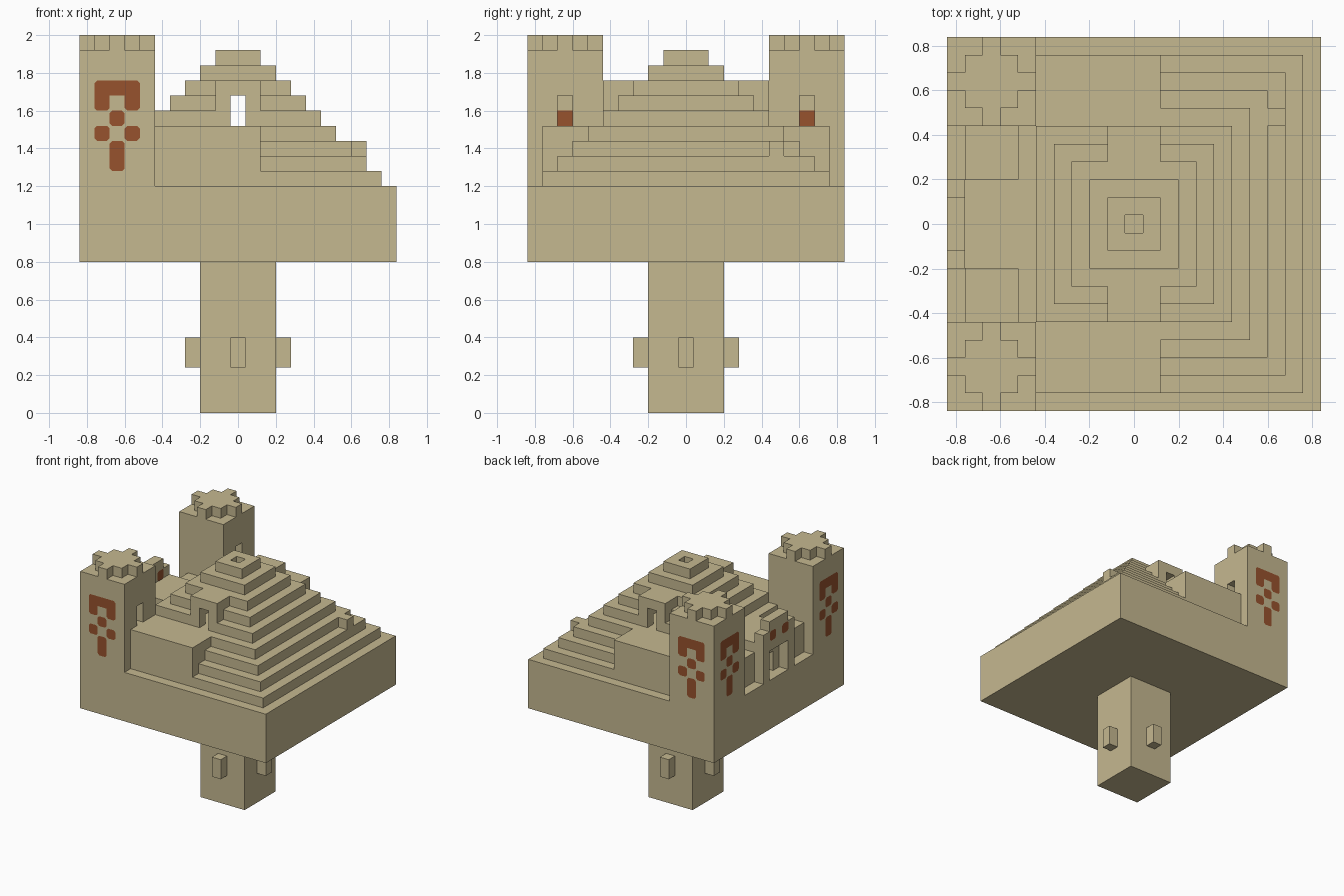
import bpy
import bmesh
from mathutils import Matrix, Vector

UNIT = 0.08      # size of one building block
GROUND = 15      # top of the slab, in blocks
EDGE = 10.5      # half width of the slab, in blocks

default_cube = bpy.data.objects.get("Cube")
if default_cube:
    bpy.data.objects.remove(default_cube, do_unlink=True)


def make_material(name, color):
    mat = bpy.data.materials.new(name)
    mat.use_nodes = True
    mat.diffuse_color = color
    mat.node_tree.nodes["Principled BSDF"].inputs["Base Color"].default_value = color
    return mat


sandstone = make_material("sandstone", (0.56, 0.48, 0.28, 1))
orange_clay = make_material("orange_clay", (0.31, 0.085, 0.027, 1))


def add_object(name, bm, mat):
    mesh = bpy.data.meshes.new(name)
    bm.to_mesh(mesh)
    bm.free()
    mesh.materials.append(mat)
    obj = bpy.data.objects.new(name, mesh)
    bpy.context.collection.objects.link(obj)
    return obj


def box(bm, xs, ys, zs, flip=1):
    """Box between block limits; flip=-1 mirrors it front to back."""
    ys = sorted(y * flip for y in ys)
    low, high = (Vector(p) * UNIT for p in zip(xs, ys, zs))
    size = Matrix.Diagonal((high - low).to_4d())
    bmesh.ops.create_cube(bm, size=1, matrix=Matrix.Translation((low + high) / 2) @ size)


def plates(bm, shapes, origin, across, normal, cut):
    """Thin painted shapes on a wall, each (left, bottom, width, height) in blocks."""
    normal, across = Vector(normal), Vector(across)
    for left, bottom, w, h in shapes:
        l, r, b, t = left - 0.5, left + w - 0.5, bottom, bottom + h
        outline = [(l + cut, b), (r - cut, b), (r, b + cut), (r, t - cut),
                   (r - cut, t), (l + cut, t), (l, t - cut), (l, b + cut)]
        if not cut:
            outline = [(l, b), (r, b), (r, t), (l, t)]
        start = Vector(origin) * UNIT + normal * 0.003
        face = bm.faces.new([bm.verts.new(start + across * u * UNIT + Vector((0, 0, v * UNIT)))
                             for u, v in outline])
        face.normal_update()
        if face.normal.dot(normal) < 0:
            face.normal_flip()


def centered(half):
    return (-half, half)


# Foundation slab
bm = bmesh.new()
box(bm, centered(EDGE), centered(EDGE), (10, GROUND))
add_object("foundation_slab", bm, sandstone)

# Buried shaft with four small niches
bm = bmesh.new()
box(bm, centered(2.5), centered(2.5), (0, 10))
add_object("buried_shaft", bm, sandstone)
bm = bmesh.new()
box(bm, centered(3.5), centered(0.5), (3, 5))
box(bm, centered(0.5), centered(3.5), (3, 5))
add_object("shaft_niches", bm, sandstone)

# Hollow stepped pyramid, one ring of walls per step
bm = bmesh.new()
for step in range(9):
    half = EDGE - 1 - step
    zs = (GROUND + step, GROUND + step + 1)
    start = -5.5 if step < 3 else -half
    has_door = step in (4, 5)
    for flip in (1, -1):
        ys = (half - 1, half)
        if has_door:
            box(bm, (start, -0.5), ys, zs, flip)
            box(bm, (0.5, half), ys, zs, flip)
        else:
            box(bm, (start, half), ys, zs, flip)
    box(bm, (half - 1, half), centered(half - 1), zs)
    if step >= 3:
        box(bm, (-half, 1 - half), centered(half - 1), zs)
add_object("stepped_pyramid", bm, sandstone)

# Upper floor with a square opening, and the pillars under it
bm = bmesh.new()
for flip in (1, -1):
    box(bm, centered(5.5), (1.5, 5.5), (18, 19), flip)
    xs = sorted((1.5 * flip, 5.5 * flip))
    box(bm, xs, centered(1.5), (18, 19))
add_object("upper_floor", bm, sandstone)
bm = bmesh.new()
for flip in (1, -1):
    for x in (-2, 2):
        box(bm, (x - 0.5, x + 0.5), (1.5, 2.5), (GROUND, 18), flip)
add_object("pillars", bm, sandstone)

# Loose block on the left steps
bm = bmesh.new()
box(bm, (7.5, 8.5), (5.5, 6.5), (17, 18))
add_object("loose_block", bm, sandstone)

PATTERN = [(-1, 21, 3, 1), (-1, 20, 1, 2), (1, 20, 1, 2), (0, 19, 1, 1),
           (-1, 18, 1, 1), (1, 18, 1, 1), (0, 16, 1, 2)]
CORNER = 0.18
X, Y = Vector((1, 0, 0)), Vector((0, 1, 0))

for side, flip in (("front", -1), ("back", 1)):
    # Raised terrace beside the tower
    bm = bmesh.new()
    box(bm, (-5.5, 1.5), (5.5, 9.5), (GROUND, 19), flip)
    add_object(side + "_terrace", bm, sandstone)

    # Doorway frame on the pyramid
    bm = bmesh.new()
    for xs in ((-1.5, -0.5), (0.5, 1.5)):
        box(bm, xs, (4.5, 5.5), (19, 21), flip)
    box(bm, centered(1.5), (3.5, 5.5), (21, 22), flip)
    add_object(side + "_door_frame", bm, sandstone)

    # Hollow tower: two closed walls, a wall with a door, a wall with a passage, a roof
    bm = bmesh.new()
    walls = (GROUND, 23)
    box(bm, (-EDGE, -9.5), (5.5, EDGE), walls, flip)
    box(bm, (-9.5, -5.5), (9.5, EDGE), walls, flip)
    for ys in ((6.5, 7.5), (8.5, 9.5)):
        box(bm, (-6.5, -5.5), ys, walls, flip)
    for zs in ((GROUND, 19), (21, 23)):
        box(bm, (-6.5, -5.5), (7.5, 8.5), zs, flip)
    for xs in ((-9.5, -8.5), (-7.5, -5.5)):
        box(bm, xs, (5.5, 6.5), walls, flip)
    box(bm, (-8.5, -7.5), (5.5, 6.5), (17, 23), flip)
    box(bm, (-EDGE, -5.5), (5.5, EDGE), (23, 24), flip)
    add_object(side + "_tower", bm, sandstone)

    # Star-shaped tower crown
    bm = bmesh.new()
    top = (24, 25)
    box(bm, (-9.5, -6.5), (6.5, 9.5), top, flip)
    for near, far in ((-2.5, -1.5), (1.5, 2.5)):
        box(bm, (near - 8, far - 8), (7.5, 8.5), top, flip)
        box(bm, (-8.5, -7.5), (near + 8, far + 8), top, flip)
    add_object(side + "_tower_crown", bm, sandstone)

    # Painted pattern on the outer walls, showing inside too
    bm = bmesh.new()
    plates(bm, PATTERN, (-EDGE, 8 * flip, 0), Y, -X, CORNER)
    plates(bm, PATTERN, (-8, EDGE * flip, 0), X, Y * flip, CORNER)
    plates(bm, PATTERN, (-9.5, 8 * flip, 0), Y, X, 0)
    plates(bm, PATTERN, (-8, 9.5 * flip, 0), X, -Y * flip, 0)
    add_object(side + "_tower_pattern", bm, orange_clay)

    # Covered passage from the tower to the gate
    bm = bmesh.new()
    for xs in ((-9.5, -8.5), (-7.5, -6.5)):
        box(bm, xs, (2.5, 5.5), (GROUND, 18), flip)
    box(bm, (-8.5, -7.5), (2.5, 5.5), (17, 18), flip)
    add_object(side + "_passage", bm, sandstone)

# Gate between the towers
bm = bmesh.new()
for flip in (1, -1):
    for xs in ((-EDGE, -8.5), (-7.5, -5.5)):
        box(bm, xs, (1.5, 2.5), (GROUND, 18), flip)
    box(bm, (-8.5, -7.5), (1.5, 2.5), (17, 18), flip)
    box(bm, (-9.5, -8.5), (0.5, 1.5), (GROUND, 17), flip)
box(bm, (-9.5, -8.5), centered(1.5), (17, 18))
box(bm, (-EDGE, -5.5), centered(2.5), (18, 19))
box(bm, (-EDGE, -9.5), centered(2.5), (19, 20))
box(bm, (-EDGE, -9.5), centered(1.5), (20, 21))
add_object("gate", bm, sandstone)

# Painted squares above the gate
bm = bmesh.new()
squares = [(-1, 19, 1, 1), (1, 19, 1, 1)]
plates(bm, squares, (-EDGE, 0, 0), Y, -X, CORNER)
plates(bm, squares, (-9.5, 0, 0), Y, X, CORNER)
add_object("gate_squares", bm, orange_clay)
